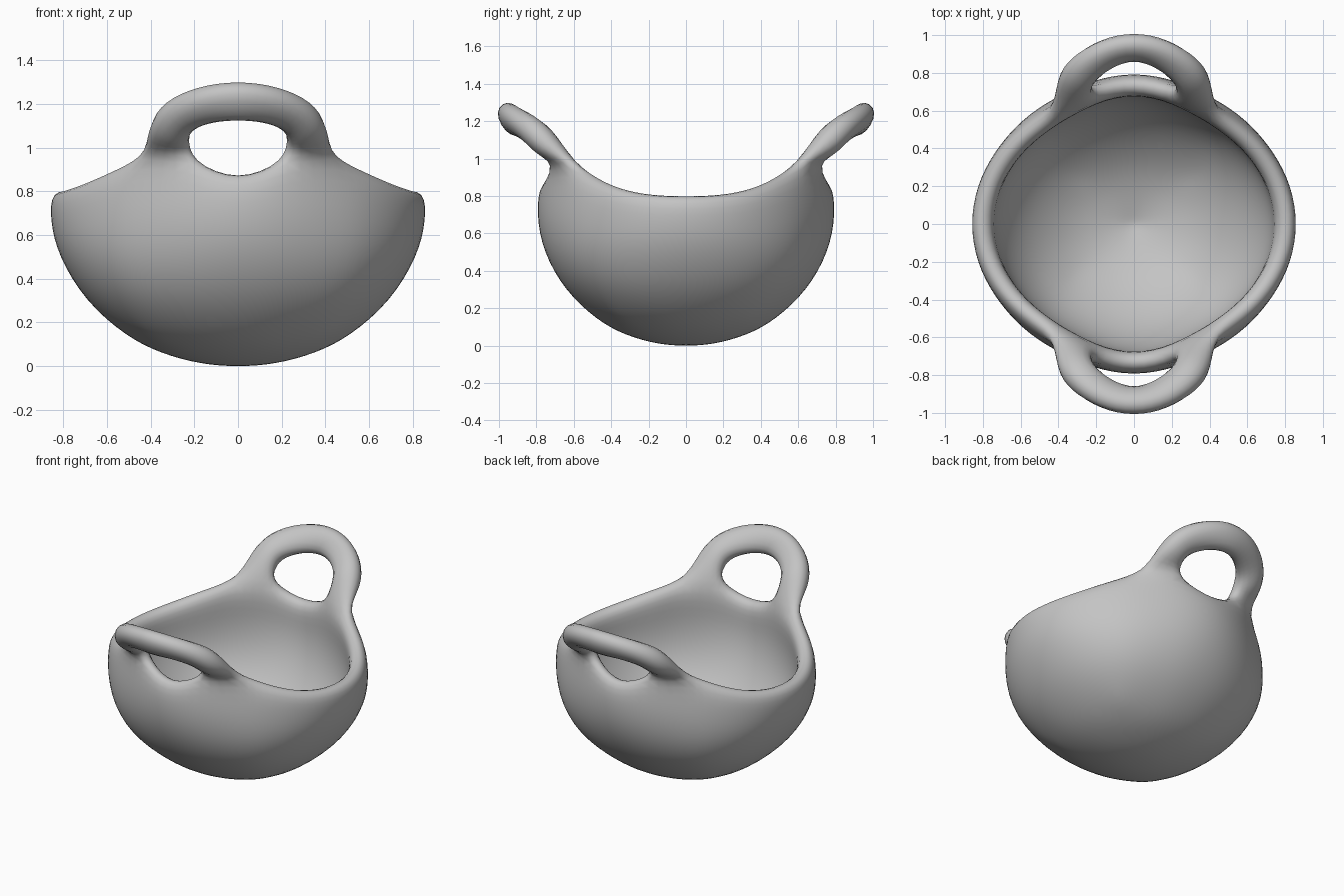
import bpy
import bmesh
from math import radians, sin, cos, sqrt
from mathutils import Vector

cube = bpy.data.objects.get("Cube")
if cube:
    bpy.data.objects.remove(cube)

# Bowl proportions: control cage of one quarter, mirrored in x and y
RX, RY, RZ, MID = 0.876, 0.815, 0.749, 0.74
WALL = 0.12
COLUMNS = [(0, 0.807), (15, 0.814), (29, 0.85), (42, 0.91),
           (54.5, 0.98), (74, 0.96), (90, 0.857)]      # angle, rim height
HANDLE_COLUMN = 4                                      # handle grows from here
CAP = 3                                                # floor grid cells per side


def outer_point(degrees, z):
    """Bowl surface: diagonals full near the floor, drawn in at the rim."""
    a = radians(degrees)
    depth = (MID - z) / RZ
    s = sqrt(max(0, 1 - depth ** 2))
    s *= 1 + min(0.04, 0.17 * max(0, depth) - 0.045) * sin(2 * a) ** 2
    return Vector((RX * s * cos(a), RY * s * sin(a), z))


def inner_point(p):
    """Offset an outer point by the wall thickness."""
    inward = Vector((0, 0, min(p.z, MID))) - p
    return p + inward.normalized() * WALL


def height(tilt):
    """Height of the ring at this angle up from the bottom."""
    return MID - RZ * cos(radians(tilt))


bm = bmesh.new()

# Bowl wall columns: up the outside, over the rim and down the inside
columns = []
for degrees, rim in COLUMNS:
    heights = [height(t) for t in (36, 54, 72)]
    heights += [(heights[-1] + rim) / 2, rim]
    outside = [outer_point(degrees, z) for z in heights]
    inside = [inner_point(p) for p in reversed(outside)]
    columns.append([bm.verts.new(p) for p in outside + inside])

rim_row = len(heights) - 1
for c in range(len(columns) - 1):
    left, right = columns[c], columns[c + 1]
    for r in range(len(left) - 1):
        if not (c == HANDLE_COLUMN and r == rim_row):
            bm.faces.new((left[r], right[r], right[r + 1], left[r + 1]))


def floor_cap(row, place):
    """Square grid of quads closing the bowl below one wall row."""
    grid = {}
    for i in range(CAP + 1):
        for j in range(CAP + 1):
            m = max(i, j)
            k = j if i == m else 2 * m - i
            if m == CAP:
                grid[i, j] = columns[k][row]
            else:
                angle = 90 * k / max(1, 2 * m)
                p = outer_point(angle, height(36 * m / CAP))
                grid[i, j] = bm.verts.new(place(p))
    for i in range(CAP):
        for j in range(CAP):
            bm.faces.new((grid[i, j], grid[i, j + 1],
                          grid[i + 1, j + 1], grid[i + 1, j]))
    return grid[0, 0]


bottom = floor_cap(0, lambda p: p)
floor_cap(-1, inner_point)

# Handle: four-sided tube rising outward from the open rim face
# x, y, z, turn around the loop, lean of the section, half thickness
SECTIONS = ((0.322, 0.742, 1.07, 12, 42, 0.084),
            (0.275, 0.817, 1.15, 42, 46, 0.078),
            (0.15, 0.905, 1.2, 67, 54, 0.072),
            (0, 0.946, 1.217, 90, 62, 0.067))
a, b = columns[HANDLE_COLUMN], columns[HANDLE_COLUMN + 1]
ring = [a[rim_row], a[rim_row + 1], b[rim_row + 1], b[rim_row]]
for x, y, z, turn, lean, thick in SECTIONS:
    t, e = radians(turn), radians(lean)
    side = Vector((cos(t), sin(t) * cos(e), sin(t) * sin(e))) * 0.104
    lift = Vector((0, -sin(e), cos(e))) * thick
    centre = Vector((x, y, z))
    new_ring = [bm.verts.new(centre + i * side + j * lift)
                for i, j in ((1, -1), (1, 1), (-1, 1), (-1, -1))]
    for k in range(4):
        n = (k + 1) % 4
        bm.faces.new((ring[k], ring[n], new_ring[n], new_ring[k]))
    ring = new_ring

# Consistent outward normals
bmesh.ops.recalc_face_normals(bm, faces=bm.faces)
bm.normal_update()
if bottom.link_faces[0].normal.z > 0:
    bmesh.ops.reverse_faces(bm, faces=bm.faces)
for f in bm.faces:
    f.smooth = True

mesh = bpy.data.meshes.new("handled_bowl")
bm.to_mesh(mesh)
bm.free()
bowl = bpy.data.objects.new("handled_bowl", mesh)
bpy.context.collection.objects.link(bowl)

# Mirror the quarter and round it off
mirror = bowl.modifiers.new("Mirror", 'MIRROR')
mirror.use_axis = (True, True, False)
mirror.merge_threshold = 0.001
subsurf = bowl.modifiers.new("Smooth", 'SUBSURF')
subsurf.levels = subsurf.render_levels = 2

# Plain grey material
grey = bpy.data.materials.new("plain_grey")
colour = (0.55, 0.55, 0.55, 1)
grey.use_nodes = True
grey.diffuse_color = colour
for node in grey.node_tree.nodes:
    if node.type == 'BSDF_PRINCIPLED':
        node.inputs["Base Color"].default_value = colour
mesh.materials.append(grey)
